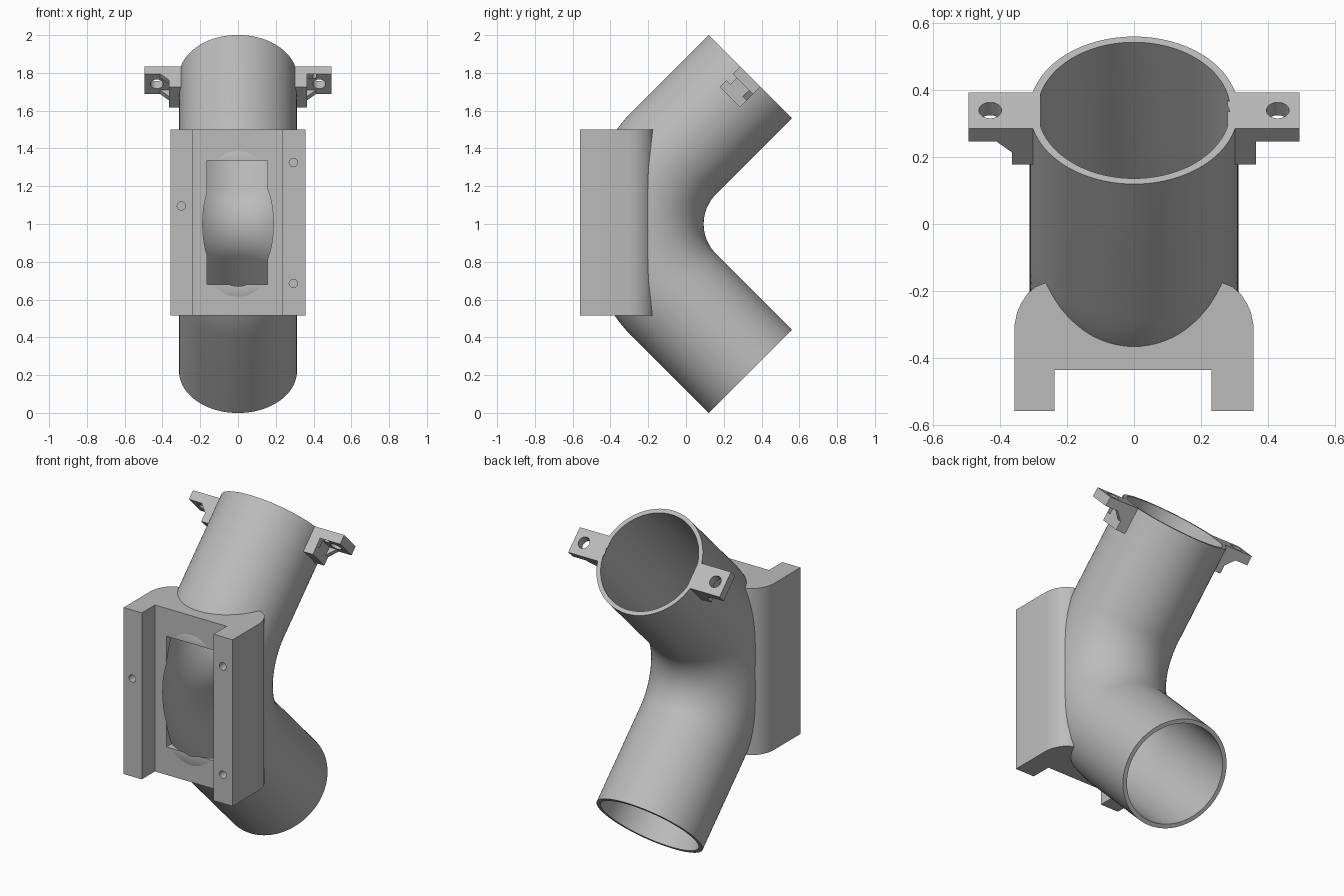
import bpy, bmesh
from math import sin, cos, pi, radians
from mathutils import Vector, Matrix

if "Cube" in bpy.data.objects:
    bpy.data.objects.remove(bpy.data.objects["Cube"])

mat = bpy.data.materials.new("plain_grey")
mat.use_nodes = True
GREY = (0.5, 0.5, 0.5, 1)
mat.diffuse_color = GREY
mat.node_tree.nodes["Principled BSDF"].inputs["Base Color"].default_value = GREY

OUTER, INNER = 0.312, 0.288
BEND = 0.535
END = Vector((0, 0.34, 1.78))
CENTRE = Vector((0, END.y - 0.78 + BEND * 2 ** 0.5, 1))


def finish(name, bm):
    bmesh.ops.recalc_face_normals(bm, faces=bm.faces)
    mesh = bpy.data.meshes.new(name)
    bm.to_mesh(mesh)
    bm.free()
    mesh.materials.append(mat)
    ob = bpy.data.objects.new(name, mesh)
    bpy.context.collection.objects.link(ob)
    return ob


def box(name, lo, hi):
    bm = bmesh.new()
    bmesh.ops.create_cube(bm, size=1)
    lo, hi = Vector(lo), Vector(hi)
    for v in bm.verts:
        v.co = (lo + hi) / 2 + v.co * (hi - lo)
    return finish(name, bm)


def rod(name, centre, radius, depth, rot=None):
    bm = bmesh.new()
    bmesh.ops.create_cone(bm, cap_ends=True, segments=32, radius1=radius, radius2=radius, depth=depth,
                          matrix=Matrix.Translation(centre) @ (rot or Matrix()))
    return finish(name, bm)


def prism(name, points, direction):
    bm = bmesh.new()
    face = bm.faces.new([bm.verts.new(p) for p in points])
    new = bmesh.ops.extrude_face_region(bm, geom=[face])["geom"]
    bmesh.ops.translate(bm, vec=direction, verts=[g for g in new if isinstance(g, bmesh.types.BMVert)])
    return finish(name, bm)


def elbow(name, radius, extra=0.0, segments=96, steps=24):
    """Solid bent rod: straight, quarter bend, straight."""
    bm = bmesh.new()
    stations = [radians(-45 + 90 * i / steps) for i in range(steps + 1)]
    stations = [stations[0]] + stations + [stations[-1]]
    straight = (END - CENTRE - BEND * Vector((0, -cos(pi / 4), sin(pi / 4)))).length + extra
    rings = []
    for i, t in enumerate(stations):
        out = Vector((0, -cos(t), sin(t)))
        along = Vector((0, sin(t), cos(t)))
        slide = -straight if i == 0 else straight if i == len(stations) - 1 else 0
        mid = CENTRE + out * BEND + along * slide
        rings.append([bm.verts.new(mid + radius * (Vector((cos(a), 0, 0)) + out * sin(a)))
                      for a in (2 * pi * k / segments for k in range(segments))])
    for a, b in zip(rings, rings[1:]):
        for k in range(segments):
            n = (k + 1) % segments
            bm.faces.new((a[k], a[n], b[n], b[k]))
    bm.faces.new(rings[0])
    bm.faces.new(rings[-1])
    return finish(name, bm)


def combine(ob, others, operation="DIFFERENCE"):
    for o in others:
        mod = ob.modifiers.new("cut", "BOOLEAN")
        mod.operation, mod.object, mod.solver = operation, o, "EXACT"
    bpy.context.view_layer.update()
    ev = ob.evaluated_get(bpy.context.evaluated_depsgraph_get())
    mesh = bpy.data.meshes.new_from_object(ev)
    ob.modifiers.clear()
    ob.data = mesh


# Cutters
tube_solid = elbow("tube_cutter", OUTER)
bore = elbow("bore_cutter", INNER, 0.1)
window = box("window_cutter", (-0.163, -0.7, 0.68), (0.155, -0.3, 1.335))
recess = box("recess_cutter", (-0.238, -0.7, 0.515), (0.232, -0.437, 1.5))
turn = Matrix.Rotation(pi / 2, 4, "X")
screws = [rod("screw_hole_cutter", (x, -0.56, z), 0.022, 0.2, turn)
          for x, z in ((-0.30, 1.095), (0.293, 1.325), (0.293, 0.685))]
cutters = [tube_solid, bore, window, recess] + screws

# Bent tube with a window in the outer side of the bend
tube = elbow("bent_tube", OUTER)
combine(tube, [bore, recess, window])

# Mounting block: channel profile with rounded shoulders hugging the tube
half = [(0.357, -0.56), (0.357, -0.30), (0.350, -0.265), (0.338, -0.238),
        (0.320, -0.210), (0.295, -0.188), (0.265, -0.176)]
profile = half + [(-x, y) for x, y in reversed(half)]
profile += [(-0.238, -0.56), (-0.238, -0.437), (0.232, -0.437), (0.232, -0.56)]
block = prism("mounting_block", [(x, y, 0.515) for x, y in profile], (0, 0, 0.985))
combine(block, [tube_solid, window] + screws)

# Screw lugs, built in the frame of the upper tube end
frame = Matrix.Translation(END) @ Matrix.Rotation(radians(-45), 4, "X")
lugs = []
for side, word in ((1, "left"), (-1, "right")):
    x = lambda v: side * v
    lug = box(word + "_lug", (x(0.28), -0.076, -0.055), (x(0.495), 0.076, 0))
    leg = box("lug_leg", (x(0.28), -0.076, -0.153), (x(0.365), 0.076, -0.01))
    ribs = [prism("lug_rib", [(x(a), y, z) for a, z in
                              ((0.35, -0.04), (0.425, -0.04), (0.412, -0.055), (0.365, -0.102), (0.35, -0.102))],
                  (0, 0.03, 0)) for y in (-0.076, 0.046)]
    hole = rod("lug_hole_cutter", (x(0.43), 0, 0), 0.034, 0.3)
    for o in [lug, leg, hole] + ribs:
        o.data.transform(frame)
        if side < 0:
            bm = bmesh.new()
            bm.from_mesh(o.data)
            bmesh.ops.recalc_face_normals(bm, faces=bm.faces)
            bm.to_mesh(o.data)
            bm.free()
    combine(lug, [leg] + ribs, "UNION")
    combine(lug, [tube_solid, hole])
    lugs.append(lug)
    cutters += [leg, hole] + ribs

for c in cutters:
    bpy.data.objects.remove(c)

# Smooth round walls, keep hard edges
bpy.ops.object.select_all(action="DESELECT")
for o in [tube, block] + lugs:
    o.select_set(True)
bpy.context.view_layer.objects.active = tube
bpy.ops.object.shade_smooth_by_angle(angle=radians(30))
